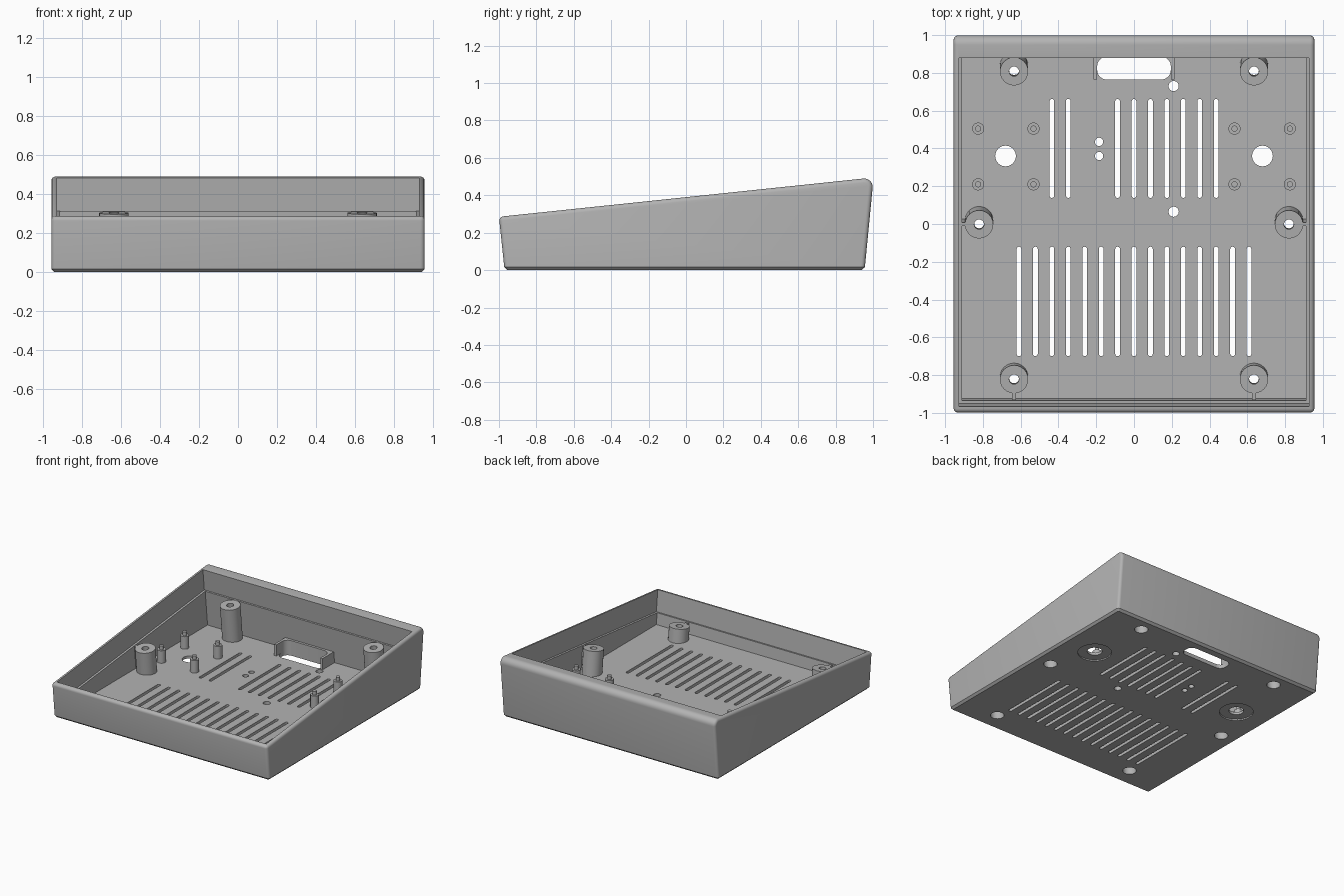
import bpy, bmesh, math
from mathutils import Matrix, Vector

cube = bpy.data.objects.get("Cube")
if cube:
    bpy.data.objects.remove(cube, do_unlink=True)

grey = bpy.data.materials.new("grey_plastic")
grey.use_nodes = True
GREY = (0.45, 0.45, 0.45, 1)
grey.diffuse_color = GREY
grey.node_tree.nodes["Principled BSDF"].inputs["Base Color"].default_value = GREY

SLOPE = 0.105
TILT = math.atan(SLOPE)
FLOOR = 0.03
LEDGE = 0.17          # depth of the inner step below the sloping rim
SIDEWAYS = Matrix(((0, 0, 1, 0), (1, 0, 0, 0), (0, 1, 0, 0), (0, 0, 0, 1)))


def rim(y):
    return 0.39 + SLOPE * y


def below(y, d):
    """(y, z) at depth d under the sloping rim, measured square to it."""
    return (y + math.sin(TILT) * d, rim(y) - math.cos(TILT) * d)


def depth_at(y, z):
    return (rim(y) - z) / math.cos(TILT)


def prism(bm, outline, z0, z1, matrix=Matrix()):
    low = [bm.verts.new(matrix @ Vector((a, b, z0))) for a, b in outline]
    high = [bm.verts.new(matrix @ Vector((a, b, z1))) for a, b in outline]
    bm.faces.new(low[::-1])
    bm.faces.new(high)
    n = len(low)
    for i in range(n):
        j = (i + 1) % n
        bm.faces.new((low[i], low[j], high[j], high[i]))


def rounded(cx, cy, hx, hy, r, seg=6):
    """Outline of a rectangle with round corners; a circle if r = hx = hy."""
    pts = []
    for q, (sx, sy) in enumerate(((1, 1), (-1, 1), (-1, -1), (1, -1))):
        for k in range(seg + 1):
            a = math.pi / 2 * (q + k / seg)
            p = Vector((cx + sx * (hx - r) + r * math.cos(a),
                        cy + sy * (hy - r) + r * math.sin(a)))
            if not pts or (p - pts[-1]).length > 1e-5:
                pts.append(p)
    if (pts[0] - pts[-1]).length < 1e-5:
        pts.pop()
    return pts


def circle(cx, cy, r):
    return rounded(cx, cy, r, r, r)


def make(name, bm):
    bmesh.ops.recalc_face_normals(bm, faces=bm.faces)
    mesh = bpy.data.meshes.new(name)
    bm.to_mesh(mesh)
    bm.free()
    mesh.materials.append(grey)
    ob = bpy.data.objects.new(name, mesh)
    bpy.context.collection.objects.link(ob)
    return ob


def combine(target, bm, operation):
    """Apply a boolean with a temporary tool body."""
    tool = make("tool", bm)
    tool.hide_render = True
    mod = target.modifiers.new("cut", 'BOOLEAN')
    mod.operation, mod.solver, mod.object = operation, 'EXACT', tool
    mod.use_self = True
    graph = bpy.context.evaluated_depsgraph_get()
    mesh = bpy.data.meshes.new_from_object(target.evaluated_get(graph))
    target.modifiers.clear()
    target.data = mesh
    bpy.data.objects.remove(tool, do_unlink=True)


# Outer wedge: side profile with a round rear top edge
R = 0.045
arc = [(0.953 + R * math.cos(a), rim(0.95) - R + R * math.sin(a))
       for a in (math.radians(-5 + k * 101 / 6) for k in range(7))]
bm = bmesh.new()
prism(bm, [(-0.97, 0), (0.955, 0)] + arc + [(-1.0, rim(-1))], -0.955, 0.955, SIDEWAYS)
bmesh.ops.recalc_face_normals(bm, faces=bm.faces)


def is_low(e):
    return all(v.co.z < 0.001 for v in e.verts)


soft = [e for e in bm.edges if not is_low(e) and
        (abs(e.verts[0].co.x - e.verts[1].co.x) < 0.001
         or all(v.co.y < -0.99 for v in e.verts))]
bmesh.ops.bevel(bm, geom=soft, offset=0.022, segments=4, profile=0.5, affect='EDGES')
base = [e for e in bm.edges if is_low(e) and
        any(f.normal.z > -0.9 for f in e.link_faces)]
bmesh.ops.bevel(bm, geom=base, offset=0.016, segments=1, affect='EDGES')
case = make("case_shell", bm)

# Interior: wide upper recess, then a slightly smaller well down to the floor
bm = bmesh.new()
prism(bm, [below(-0.967, LEDGE), below(0.88, LEDGE), below(0.88, -0.1), below(-0.967, -0.1)],
      -0.927, 0.927, SIDEWAYS)
combine(case, bm, 'DIFFERENCE')
bm = bmesh.new()
prism(bm, [below(-0.952, depth_at(-0.952, FLOOR)), below(0.867, depth_at(0.867, FLOOR)),
           below(0.867, 0.1), below(-0.952, 0.1)], -0.91, 0.91, SIDEWAYS)
combine(case, bm, 'DIFFERENCE')

# Tilted screw bosses with a thin rib to the nearest wall
bosses = []
for s in (-1, 1):
    bosses += [(0.635 * s, 0.79, 0, 1), (0.82 * s, -0.02, s, 0), (0.635 * s, -0.84, 0, -1)]


def boss_frame(x, y):
    return Matrix.Translation((x, *below(y, LEDGE))) @ Matrix.Rotation(TILT, 4, 'X')


posts, ribs, bores, screws = (bmesh.new() for _ in range(4))
for x, y, dx, dy in bosses:
    frame = boss_frame(x, y)
    length = depth_at(y, 0.015) - LEDGE
    prism(posts, circle(0, 0, 0.075), -length, 0, frame)
    prism(ribs, rounded(0.08 * dx, 0.08 * dy, 0.01 + 0.02 * abs(dx),
                        0.01 + 0.02 * abs(dy), 0), -length, -0.003, frame)
    prism(bores, circle(0, 0, 0.05), -length - 0.08, -0.05, frame)
    prism(screws, circle(0, 0, 0.026), -length - 0.08, 0.05, frame)
combine(case, posts, 'UNION')
combine(case, ribs, 'UNION')

# Collar around the rear connector opening
bm = bmesh.new()
prism(bm, rounded(0, 0.847, 0.215, 0.083, 0), 0.015, 0.12)
combine(case, bm, 'UNION')
bm = bmesh.new()
prism(bm, rounded(0, 0.785, 0.195, 0.1, 0.05), FLOOR, 0.2)
combine(case, bm, 'DIFFERENCE')

combine(case, bores, 'DIFFERENCE')
combine(case, screws, 'DIFFERENCE')

# Floor openings: vents, connector slot, cable and indicator holes
bm = bmesh.new()
PITCH = 0.087
for i in range(-7, 8):
    prism(bm, rounded(i * PITCH, -0.41, 0.0125, 0.29, 0.0125, 4), -0.05, 0.06)
for i in (-5, -4, -1, 0, 1, 2, 3, 4, 5):
    prism(bm, rounded(i * PITCH, 0.4, 0.0125, 0.262, 0.0125, 4), -0.05, 0.06)
prism(bm, rounded(0, 0.825, 0.195, 0.06, 0.05), -0.05, 0.06)
for x, y, r in ((-0.185, 0.435, 0.022), (-0.185, 0.36, 0.022), (0.21, 0.73, 0.027),
                (0.21, 0.065, 0.027), (-0.68, 0.36, 0.055), (0.68, 0.36, 0.055)):
    prism(bm, circle(x, y, r), -0.05, 0.06)
combine(case, bm, 'DIFFERENCE')

# Shallow round recesses under the two large holes
bm = bmesh.new()
for x in (-0.68, 0.68):
    prism(bm, circle(x, 0.36, 0.125), -0.05, 0.01)
combine(case, bm, 'DIFFERENCE')

# Board standoffs with locating pins
objects = [case]
for side, s in (("left", 1), ("right", -1)):
    bm = bmesh.new()
    for x in (0.532, 0.825):
        for y in (0.21, 0.505):
            prism(bm, circle(s * x, y, 0.032), FLOOR - 0.005, 0.13)
            prism(bm, circle(s * x, y, 0.016), 0.125, 0.16)
    objects.append(make(side + "_standoffs", bm))

# Smooth round surfaces, keep crisp edges
bpy.ops.object.select_all(action='DESELECT')
for ob in objects:
    ob.select_set(True)
bpy.context.view_layer.objects.active = case
bpy.ops.object.shade_smooth_by_angle(angle=math.radians(30))
